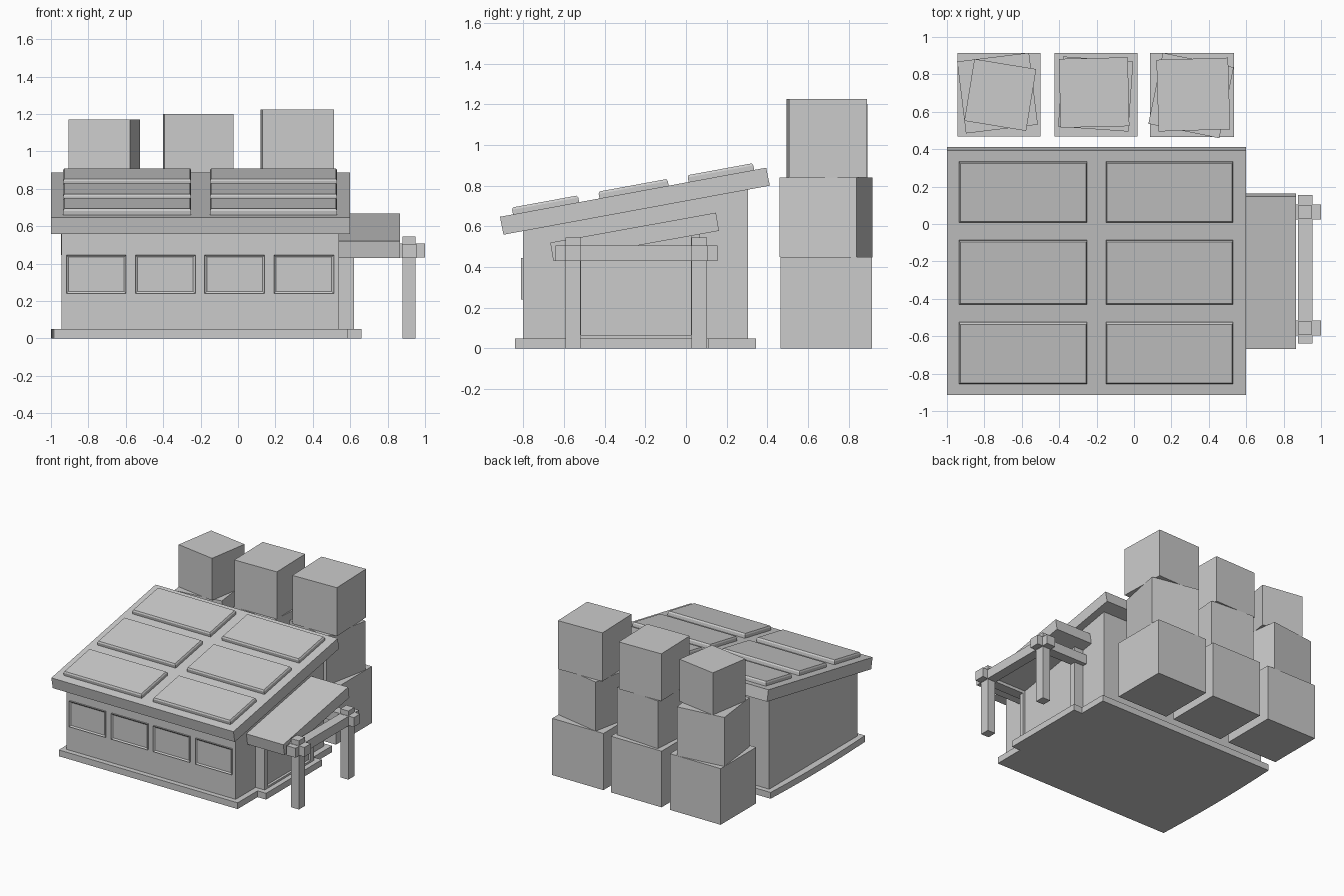
import bpy, bmesh, math
from mathutils import Matrix, Vector

if "Cube" in bpy.data.objects:
    bpy.data.objects.remove(bpy.data.objects["Cube"])


def finish(name, bm):
    bmesh.ops.recalc_face_normals(bm, faces=bm.faces)
    me = bpy.data.meshes.new(name)
    bm.to_mesh(me)
    bm.free()
    ob = bpy.data.objects.new(name, me)
    bpy.context.collection.objects.link(ob)
    return ob


def prism(name, pts, axis, a, b):
    """Extrude a profile: axis 'x' takes (y, z) points, axis 'z' takes (x, y)."""
    bm = bmesh.new()
    place = (lambda p, t: (t, *p)) if axis == 'x' else (lambda p, t: (*p, t))
    f = bm.faces.new([bm.verts.new(place(p, a)) for p in pts])
    out = bmesh.ops.extrude_face_region(bm, geom=[f])
    step = Vector((b - a, 0, 0) if axis == 'x' else (0, 0, b - a))
    bmesh.ops.translate(bm, vec=step,
                        verts=[v for v in out['geom'] if isinstance(v, bmesh.types.BMVert)])
    return finish(name, bm)


def box(name, x0, x1, y0, y1, z0, z1, turn=0):
    bm = bmesh.new()
    c = Vector(((x0 + x1) / 2, (y0 + y1) / 2, (z0 + z1) / 2))
    m = (Matrix.Translation(c) @ Matrix.Rotation(math.radians(turn), 4, 'Z')
         @ Matrix.Diagonal((x1 - x0, y1 - y0, z1 - z0, 1)))
    bmesh.ops.create_cube(bm, size=1, matrix=m)
    return finish(name, bm)


def panel(name, w, h, thick, border, shift, matrix):
    """Plate whose outer face is inset by border and moved by shift along its normal."""
    bm = bmesh.new()
    bmesh.ops.create_cube(bm, size=1, matrix=Matrix.Diagonal((w, h, thick, 1)))
    top = max(bm.faces, key=lambda f: f.calc_center_median().z)
    bmesh.ops.inset_region(bm, faces=[top], thickness=border)
    bmesh.ops.translate(bm, verts=top.verts[:], vec=(0, 0, shift))
    bm.transform(matrix)
    return finish(name, bm)


# Foundation, with a slightly bowed left edge and a step at the doorway
foundation = [(-0.985, -0.84), (0.585, -0.84), (0.585, -0.59), (0.66, -0.59),
              (0.66, 0.11), (0.585, 0.11), (0.585, 0.345), (-0.985, 0.345)]
for i in range(1, 6):
    t = i / 6
    foundation.append((-0.985 - 0.06 * t * (1 - t), 0.345 - 1.185 * t))
prism("foundation", foundation, 'z', 0, 0.05)

# House body, its top following the roof slope
SLOPE = 0.184
under = lambda y: 0.559 + SLOPE * (y + 0.897) + 0.02
prism("house_body", [(-0.80, 0.04), (0.305, 0.04), (0.305, under(0.305)), (-0.80, under(-0.80))],
      'x', -0.945, 0.54)

# Main roof slab
prism("main_roof", [(-0.914, 0.647), (0.394, 0.888), (0.412, 0.80), (-0.897, 0.559)],
      'x', -1.0, 0.6)

# Raised roof panels, two columns by three rows
tilt = math.atan(SLOPE)
for x0, x1 in ((-0.935, -0.25), (-0.15, 0.53)):
    for y0, y1 in ((-0.85, -0.525), (-0.425, -0.085), (0.013, 0.335)):
        yc = (y0 + y1) / 2
        m = (Matrix.Translation(((x0 + x1) / 2, yc, 0.647 + SLOPE * (yc + 0.914)))
             @ Matrix.Rotation(tilt, 4, 'X'))
        panel("roof_panel", x1 - x0, (y1 - y0) / math.cos(tilt), 0.046, 0.009, 0.011, m)

# Front windows with recessed panes
for i in range(4):
    m = (Matrix.Translation((-0.758 + 0.37 * i, -0.795, 0.343))
         @ Matrix.Rotation(math.pi / 2, 4, 'X'))
    panel("front_window", 0.32, 0.205, 0.03, 0.016, -0.008, m)

# Doorway bay: core wall plus a U-shaped frame around the recessed door
cover = lambda y: 0.431 + 0.181 * (y + 0.652) + 0.02
prism("doorway_wall", [(-0.55, 0.04), (0.07, 0.04), (0.07, cover(0.07)), (-0.55, cover(-0.55))],
      'x', 0.52, 0.60)
prism("doorway_frame", [(-0.55, 0.04), (0.07, 0.04), (0.07, cover(0.07)), (0.025, cover(0.025)),
                        (0.025, 0.065), (-0.515, 0.065), (-0.515, cover(-0.515)),
                        (-0.55, cover(-0.55))], 'x', 0.59, 0.62)

# Porch roof, posts and beams
prism("porch_roof", [(-0.667, 0.52), (0.147, 0.667), (0.162, 0.578), (-0.652, 0.431)],
      'x', 0.52, 0.865)
for y in (-0.555, 0.065):
    box("porch_post", 0.88, 0.95, y - 0.0375, y + 0.0375, 0, 0.545)
    box("porch_cross_beam", 0.54, 1.0, y - 0.04, y + 0.04, 0.432, 0.507)
box("porch_long_beam", 0.876, 0.954, -0.64, 0.155, 0.43, 0.505)

# Stacked crates: (centre x, centre y, width, bottom, top, turn)
crates = [
    (-0.722, 0.692, 0.446, 0, 0.446, 0), (-0.73, 0.70, 0.387, 0.446, 0.835, 7),
    (-0.715, 0.69, 0.335, 0.835, 1.17, -9.3),
    (-0.203, 0.692, 0.446, 0, 0.446, 0), (-0.205, 0.695, 0.376, 0.446, 0.825, -4),
    (-0.213, 0.703, 0.368, 0.825, 1.20, 1.3),
    (0.31, 0.690, 0.450, 0, 0.45, 0), (0.305, 0.687, 0.387, 0.45, 0.84, -11.5),
    (0.317, 0.692, 0.383, 0.84, 1.225, 1.7)]
for x, y, w, z0, z1, turn in crates:
    box("crate", x - w / 2, x + w / 2, y - w / 2, y + w / 2, z0, z1, turn)
